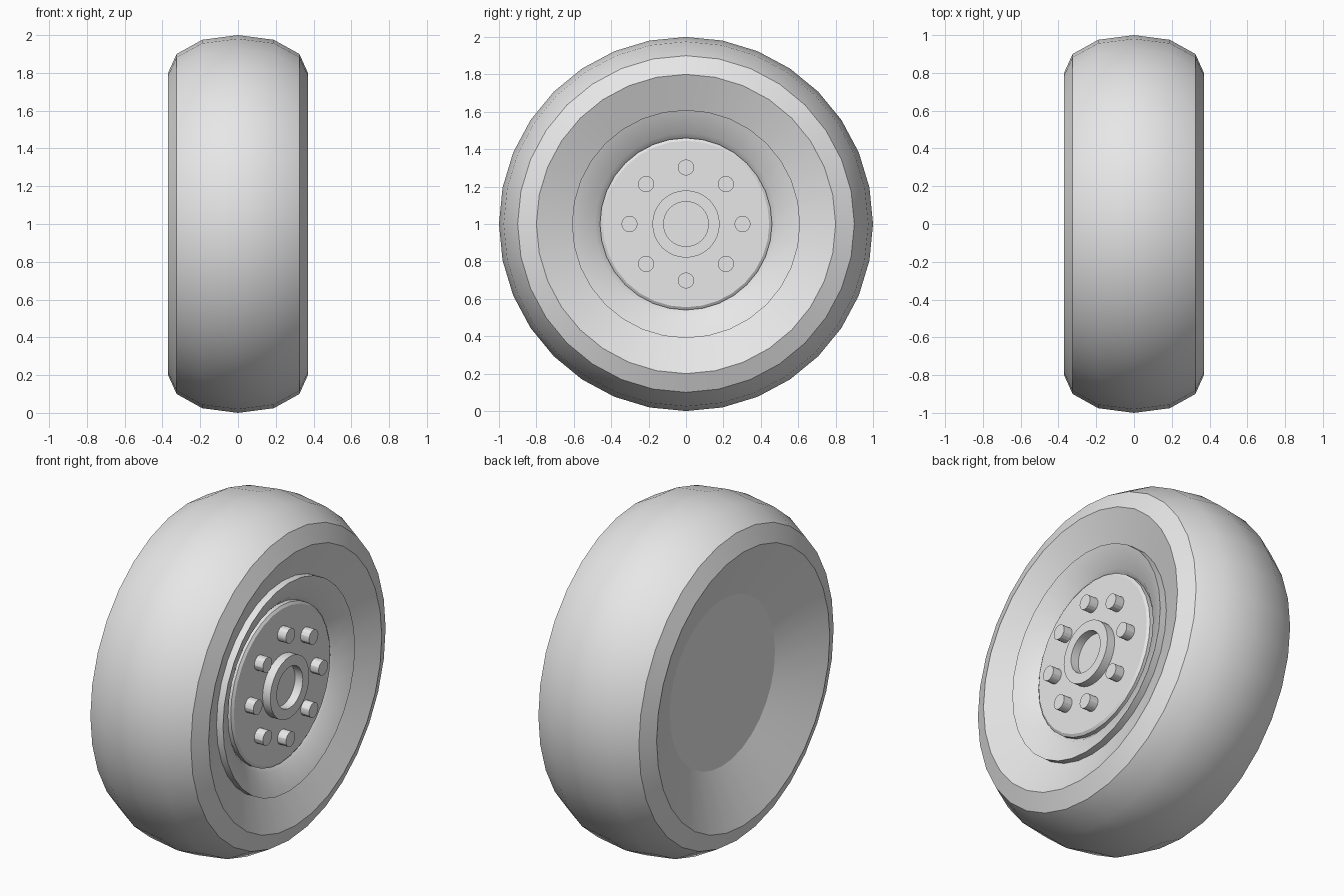
import bpy
import bmesh
import math
from mathutils import Matrix

old = bpy.data.objects.get("Cube")
if old:
    bpy.data.objects.remove(old, do_unlink=True)

grey = bpy.data.materials.new("plain_grey")
grey.use_nodes = True
GREY = (0.8, 0.8, 0.8, 1)
grey.diffuse_color = GREY
grey.node_tree.nodes["Principled BSDF"].inputs["Base Color"].default_value = GREY


def lathe(name, profile, segments=32, offset=(0, 0), closed=False):
    """Spin (x, radius) points about the axle; a zero radius makes a pole."""
    bm = bmesh.new()
    rings = []
    for x, r in profile:
        if r == 0:
            rings.append([bm.verts.new((x, 0, 0))] * segments)
        else:
            turn = [math.tau * i / segments for i in range(segments)]
            rings.append([bm.verts.new((x, r * math.sin(a), r * math.cos(a))) for a in turn])
    pairs = list(zip(rings, rings[1:]))
    if closed:
        pairs.append((rings[-1], rings[0]))
    for a, b in pairs:
        for i in range(segments):
            j = (i + 1) % segments
            bm.faces.new(list(dict.fromkeys((a[i], a[j], b[j], b[i]))))
    bmesh.ops.recalc_face_normals(bm, faces=bm.faces)
    bmesh.ops.transform(bm, matrix=Matrix.Translation((0, offset[0], 1 + offset[1])), verts=bm.verts)
    mesh = bpy.data.meshes.new(name)
    bm.to_mesh(mesh)
    bm.free()
    mesh.materials.append(grey)
    obj = bpy.data.objects.new(name, mesh)
    bpy.context.collection.objects.link(obj)
    bpy.ops.object.select_all(action="DESELECT")
    obj.select_set(True)
    bpy.context.view_layer.objects.active = obj
    bpy.ops.object.shade_smooth_by_angle(angle=math.radians(22.5))
    return obj


# Tyre with rounded tread and dished, closed sides
half = [(0.19, 0.975), (0.325, 0.9), (0.37, 0.8), (0.235, 0.487), (0.235, 0)]
lathe("tyre", [(-x, r) for x, r in reversed(half)] + [(0, 1)] + half)

# Raised rim with a dished face
lathe("rim", [(0.2, 0), (0.2, 0.61), (0.33, 0.61), (0.277, 0.487), (0.25, 0.46), (0.25, 0)])

# Hub plate with a chamfered edge
lathe("hub_plate", [(0.22, 0), (0.22, 0.46), (0.275, 0.46), (0.285, 0.445), (0.285, 0)])

# Centre collar, open in the middle
lathe("hub_collar", [(0.26, 0.18), (0.335, 0.18), (0.335, 0.12), (0.26, 0.12)], closed=True)

# Ring of wheel nuts
for i in range(8):
    a = math.tau * i / 8
    lathe("wheel_nut_%d" % (i + 1), [(0.26, 0), (0.26, 0.043), (0.34, 0.043), (0.34, 0)],
          16, (0.302 * math.sin(a), 0.302 * math.cos(a)))
